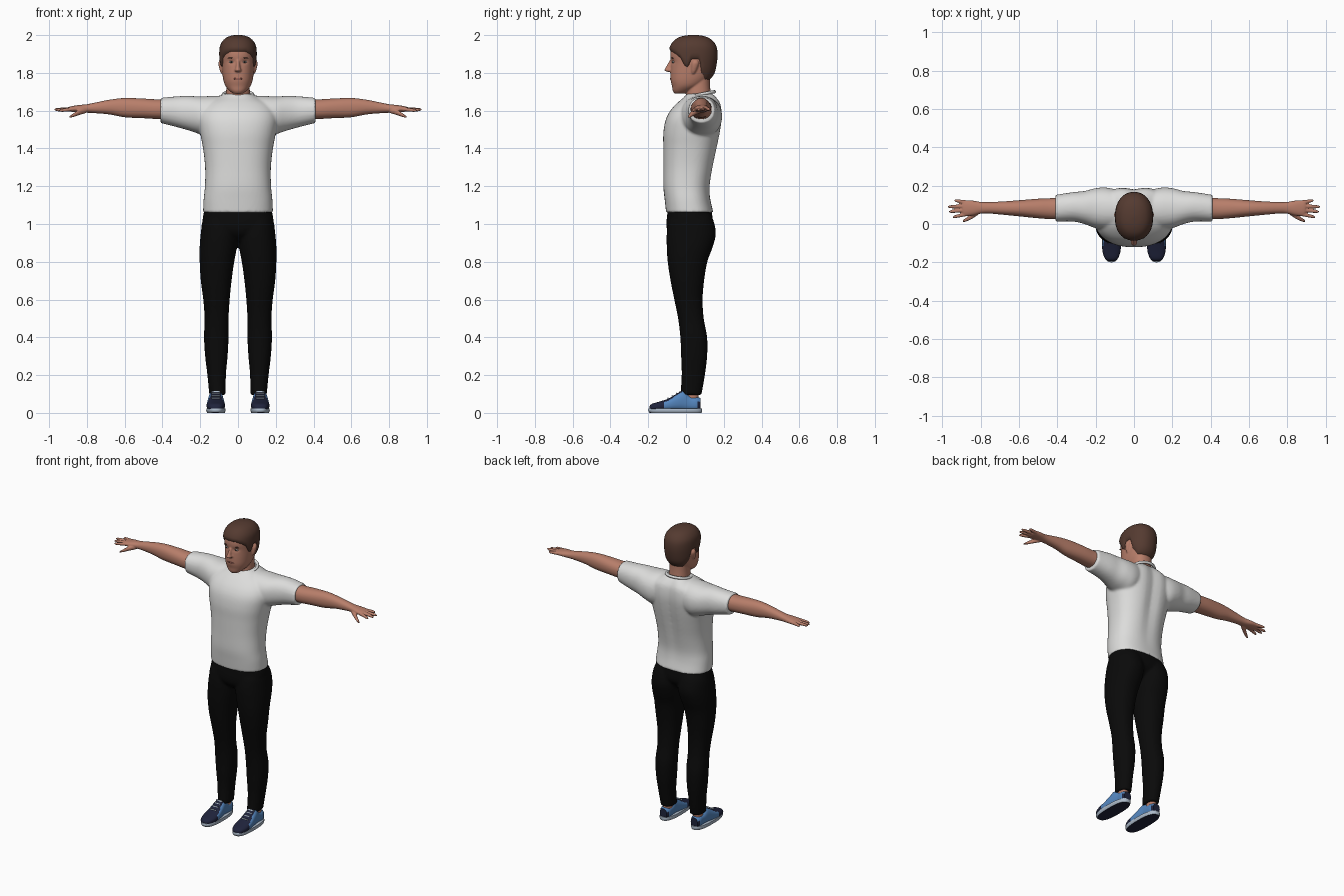
import bpy, bmesh, math
from mathutils import Matrix, Vector

if "Cube" in bpy.data.objects:
    bpy.data.objects.remove(bpy.data.objects["Cube"])


def material(name, color):
    m = bpy.data.materials.new(name)
    m.use_nodes = True
    m.diffuse_color = (*color, 1)
    bsdf = m.node_tree.nodes["Principled BSDF"]
    bsdf.inputs["Base Color"].default_value = (*color, 1)
    bsdf.inputs["Roughness"].default_value = 0.8
    return m


SKIN = material("skin", (0.48, 0.21, 0.145))
HAIR = material("brown hair", (0.09, 0.043, 0.03))
LIPS = material("lips", (0.3, 0.1, 0.08))
EYE = material("eye white", (0.6, 0.56, 0.53))
IRIS = material("dark iris", (0.03, 0.025, 0.02))
SHIRT = material("white cotton", (0.72, 0.72, 0.71))
BLACK = material("black denim", (0.003, 0.003, 0.003))
BLUE = material("blue canvas", (0.09, 0.24, 0.52))
NAVY = material("navy suede", (0.014, 0.017, 0.045))
PALE = material("pale trim", (0.42, 0.5, 0.6))


def resample(rings, steps=4):
    """Smooth curve through the rows of a table."""
    out = []
    for i in range(len(rings) - 1):
        p = [rings[max(0, min(len(rings) - 1, i + k))] for k in (-1, 0, 1, 2)]
        for s in range(steps):
            t = s / steps
            out.append([0.5 * (2 * b + (c - a) * t + (2 * a - 5 * b + 4 * c - d) * t * t
                               + (3 * b - a - 3 * c + d) * t ** 3) for a, b, c, d in zip(*p)])
    return out + [list(rings[-1])]


def section(theta, a0, a1, b0, b1, n=2.2):
    """Point on a rounded section with the given extents; theta 0 is the low b side."""
    s, c = math.sin(theta), -math.cos(theta)
    f = lambda v: math.copysign(abs(v) ** (2 / n), v)
    return (a0 + a1 + (a1 - a0) * f(s)) / 2, (b0 + b1 + (b1 - b0) * f(c)) / 2


def loft(bm, axis, rings, sx=1, n=2.2, segs=40):
    """Closed skin through rings of (position, a0, a1, b0, b1) along an axis."""
    loops = []
    for pos, *ext in resample(rings):
        row = []
        for k in range(segs):
            a, b = section(math.tau * k / segs, *ext, n)
            co = {"x": (pos, a, b), "y": (a, pos, b), "z": (a, b, pos)}[axis]
            row.append(bm.verts.new((co[0] * sx, co[1], co[2])))
        loops.append(row)
    for lo, hi in zip(loops, loops[1:]):
        for k in range(segs):
            j = (k + 1) % segs
            bm.faces.new((lo[k], lo[j], hi[j], hi[k]))
    bm.faces.new(loops[0])
    bm.faces.new(loops[-1])


def make(name, bm, mats, voxel=0, smooth=3, mirror=False, rule=None):
    bmesh.ops.recalc_face_normals(bm, faces=bm.faces)
    if rule:
        for f in bm.faces:
            f.material_index = rule(f.calc_center_median(), f.normal)
    me = bpy.data.meshes.new(name)
    bm.to_mesh(me)
    bm.free()
    ob = bpy.data.objects.new(name, me)
    bpy.context.collection.objects.link(ob)
    for m in mats:
        me.materials.append(m)
    bpy.ops.object.select_all(action="DESELECT")
    ob.select_set(True)
    bpy.context.view_layer.objects.active = ob
    bpy.ops.object.shade_smooth_by_angle(angle=math.radians(50))
    if mirror:
        ob.modifiers.new("mirror", "MIRROR").use_mirror_merge = False
    if voxel:
        r = ob.modifiers.new("blend", "REMESH")
        r.mode, r.voxel_size, r.use_smooth_shade = "VOXEL", voxel, True
        s = ob.modifiers.new("soften", "SMOOTH")
        s.factor, s.iterations = 0.5, smooth
    return ob


def ellipsoid(name, mat, loc, size, mirror=False, tilt=0):
    bm = bmesh.new()
    m = Matrix.Translation(loc) @ Matrix.Rotation(tilt, 4, "Y") @ Matrix.Diagonal((*size, 1))
    bmesh.ops.create_uvsphere(bm, u_segments=20, v_segments=12, radius=1, matrix=m)
    return make(name, bm, [mat], mirror=mirror)


# Shirt: torso and sleeves blended together, with a groove down the spine
bm = bmesh.new()
loft(bm, "z", [(1.06, -.185, .185, -.105, .145), (1.13, -.182, .182, -.113, .13),
               (1.2, -.175, .175, -.12, .128), (1.3, -.174, .174, -.12, .145),
               (1.4, -.185, .185, -.12, .167), (1.48, -.2, .2, -.12, .183),
               (1.55, -.21, .21, -.108, .193), (1.6, -.2, .2, -.083, .193),
               (1.64, -.17, .17, -.047, .186), (1.67, -.11, .11, -.012, .168),
               (1.69, -.075, .075, .005, .15)], n=2.4, segs=56)
for v in bm.verts:
    if v.co.y > 0.09:
        v.co.y -= 0.014 * math.exp(-(v.co.x / 0.04) ** 2) * min(1, max(0, (v.co.z - 1.1) / 0.3))
for side in (1, -1):
    loft(bm, "x", [(.06, -.02, .17, 1.49, 1.68), (.14, -.03, .19, 1.46, 1.678),
                   (.2, -.022, .187, 1.475, 1.675), (.26, 0, .172, 1.495, 1.678),
                   (.32, .013, .166, 1.512, 1.676), (.41, .012, .152, 1.535, 1.668)], side)
make("shirt", bm, [SHIRT], 0.008, 5)

# Collar band, higher at the back
bpy.ops.mesh.primitive_torus_add(major_radius=0.078, minor_radius=0.009, major_segments=48,
                                 minor_segments=10, location=(0, .074, 1.685), rotation=(.2, 0, 0))
collar = bpy.context.object
collar.name = "collar"
collar.data.materials.append(SHIRT)
bpy.ops.object.shade_smooth()

# Trousers: two legs and a pelvis
bm = bmesh.new()
for side in (1, -1):
    loft(bm, "z", [(.095, .065, .152, -.03, .082), (.2, .064, .162, -.023, .1),
                   (.3, .055, .174, -.026, .112), (.4, .05, .18, -.03, .112),
                   (.5, .05, .177, -.042, .094), (.6, .044, .184, -.062, .088),
                   (.7, .034, .197, -.082, .096), (.8, .02, .203, -.097, .113),
                   (.88, .005, .203, -.102, .142), (.95, -.002, .197, -.102, .158),
                   (1.02, 0, .187, -.09, .145), (1.07, .02, .16, -.06, .12)], side)
loft(bm, "z", [(.91, -.05, .05, -.05, .07), (.95, -.13, .13, -.092, .11),
               (1.0, -.187, .187, -.104, .142), (1.09, -.174, .174, -.094, .132)], n=2.4)
make("trousers", bm, [BLACK], 0.009, 3)

# Arms and hands
bm = bmesh.new()
loft(bm, "x", [(.36, .025, .14, 1.555, 1.662), (.43, .025, .135, 1.556, 1.66),
               (.5, .03, .132, 1.56, 1.664), (.6, .04, .124, 1.565, 1.667),
               (.68, .048, .118, 1.58, 1.658), (.76, .055, .114, 1.587, 1.642),
               (.8, .054, .115, 1.589, 1.634), (.84, .045, .122, 1.591, 1.63),
               (.88, .042, .124, 1.594, 1.624), (.895, .05, .12, 1.598, 1.62)])
# Each finger: base y, tip y, tip x, tip z
for y0, y1, tip, z1 in ((.053, .036, .945, 1.6), (.074, .064, .966, 1.603),
                        (.094, .09, .972, 1.606), (.112, .123, .937, 1.607)):
    rows = []
    for t, r in ((0, .011), (.5, .0095), (.85, .008), (1, .004)):
        x, y, z = .87 + (tip - .87) * t, y0 + (y1 - y0) * t, 1.609 + (z1 - 1.609) * t
        rows.append((x, y - r, y + r, z - r, z + r))
    loft(bm, "x", rows, segs=16)
loft(bm, "x", [(.805, .055, .085, 1.587, 1.615), (.84, .03, .06, 1.577, 1.606),
               (.87, .015, .037, 1.567, 1.587), (.893, .009, .021, 1.561, 1.57)], segs=16)
make("arms", bm, [SKIN], 0.004, 2, mirror=True)

# Head: rows of height, half width, front, back
HEAD = resample([(1.69, .025, -.06, -.01), (1.705, .045, -.07, .03), (1.73, .066, -.074, .08),
                 (1.76, .077, -.081, .115), (1.8, .083, -.082, .14), (1.85, .087, -.08, .152),
                 (1.9, .09, -.083, .157), (1.94, .086, -.073, .15), (1.97, .066, -.048, .125),
                 (1.985, .038, -.012, .09), (1.99, .01, .03, .05)])
bm = bmesh.new()
loft(bm, "z", [(z, -w, w, f, b) for z, w, f, b in HEAD], segs=64)
for v in bm.verts:
    if v.co.y < 0:  # eye sockets
        d = ((abs(v.co.x) - .035) / .018) ** 2 + ((v.co.z - 1.86) / .012) ** 2
        v.co.y += 0.007 * math.exp(-d)
loft(bm, "z", [(1.805, -.01, .01, -.095, -.06), (1.813, -.018, .018, -.114, -.06),
               (1.83, -.012, .012, -.107, -.06), (1.868, -.008, .008, -.085, -.06)], segs=20)
loft(bm, "z", [(1.61, -.068, .068, 0, .14), (1.68, -.064, .064, 0, .132),
               (1.74, -.061, .061, .01, .127), (1.8, -.06, .06, .03, .127)])
for side in (1, -1):  # ears
    loft(bm, "z", [(1.795, .075, .088, .03, .045), (1.815, .075, .097, .028, .056),
                   (1.85, .075, .104, .03, .068), (1.868, .078, .098, .038, .062)], side, segs=20)
make("head", bm, [SKIN], 0.0045, 2)

# Face details
ellipsoid("eyes", EYE, (.035, -.067, 1.858), (.014, .007, .0055), True)
ellipsoid("irises", IRIS, (.035, -.0725, 1.858), (.005, .003, .005), True)
ellipsoid("eyebrows", HAIR, (.037, -.0715, 1.879), (.019, .006, .0035), True, .1)
ellipsoid("mouth", LIPS, (0, -.0775, 1.769), (.024, .007, .006))

# Hair: a cap over the skull ending at a hairline set by direction (degrees, height)
LINE = [(0, 1.912), (25, 1.91), (45, 1.895), (60, 1.875), (70, 1.835), (80, 1.825),
        (87, 1.87), (104, 1.87), (114, 1.8), (140, 1.757), (180, 1.75)]


def interp(table, x):
    for a, b in zip(table, table[1:]):
        if x <= b[0]:
            t = (x - a[0]) / (b[0] - a[0])
            return [p + (q - p) * t for p, q in zip(a, b)]
    return list(table[-1])


bm = bmesh.new()
SEGS, ROWS = 96, 22
grid = []
for r in range(ROWS + 1):
    t = r / ROWS
    lift = -0.004 if r == 0 else min(0.011, 0.006 + 0.0025 * (r - 1))
    row = []
    for k in range(SEGS):
        deg = 360 * k / SEGS
        low = interp(LINE, min(deg, 360 - deg))[1]
        z, w, f, b = interp(HEAD, low + (1.99 - low) * math.sin(t * math.pi / 2))
        p = Vector((*section(math.radians(deg), -w, w, f, b), z))
        out = (p - Vector((0, .04, 1.85))).normalized()
        row.append(bm.verts.new(p + out * lift))
    grid.append(row)
for lo, hi in zip(grid, grid[1:]):
    for k in range(SEGS):
        j = (k + 1) % SEGS
        bm.faces.new((lo[k], lo[j], hi[j], hi[k]))
bm.faces.new(grid[-1])
make("hair", bm, [HAIR])

# Ankles
bm = bmesh.new()
loft(bm, "z", [(.05, .085, .142, .0, .068), (.13, .083, .14, -.005, .065)])
make("ankles", bm, [SKIN], mirror=True)

# Shoes: blue sides, navy toe, tongue and heel
bm = bmesh.new()
loft(bm, "y", [(-.194, .103, .133, .015, .034), (-.18, .084, .152, .012, .048),
               (-.14, .07, .165, .01, .06), (-.09, .07, .165, .01, .077),
               (-.045, .075, .16, .01, .104), (-.012, .08, .155, .01, .118),
               (.02, .08, .15, .01, .092), (.055, .08, .15, .01, .085),
               (.078, .09, .14, .012, .078)], n=2.5)
make("shoes", bm, [BLUE, NAVY], mirror=True,
     rule=lambda c, n: int(c.y < -.115 or (n.z > .75 and c.y < -.02) or (c.y > .06 and c.z < .06)))

# Soles: pale edge, dark tread
bm = bmesh.new()
loft(bm, "z", [(0, .07, .163, -.192, .083), (.012, .066, .168, -.2, .086),
               (.024, .067, .167, -.198, .085)], n=2.6, segs=48)
make("soles", bm, [PALE, NAVY], mirror=True, rule=lambda c, n: int(n.z < -.6))

# Laces across the instep
bm = bmesh.new()
for y, z in ((-.095, .077), (-.072, .09), (-.05, .103), (-.03, .112)):
    m = Matrix.Translation((.118, y, z)) @ Matrix.Rotation(-.5, 4, "X")
    bmesh.ops.create_cube(bm, size=1, matrix=m @ Matrix.Diagonal((.045, .008, .007, 1)))
make("laces", bm, [PALE], mirror=True)
